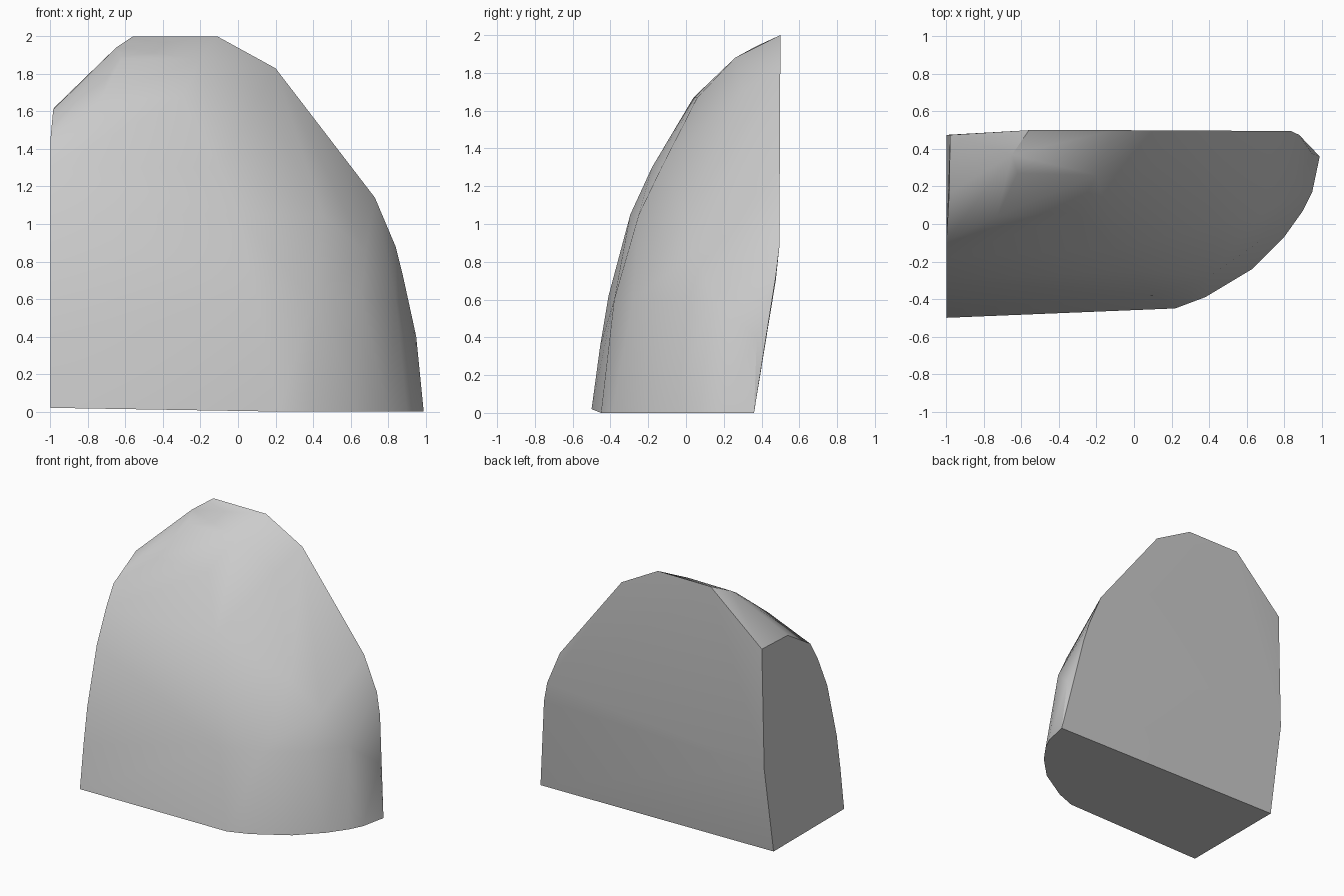
import bpy, bmesh, math

default_cube = bpy.data.objects.get("Cube")
if default_cube:
    bpy.data.objects.remove(default_cube, do_unlink=True)


def make_material(name, colour):
    material = bpy.data.materials.new(name)
    material.use_nodes = True
    material.diffuse_color = colour
    material.node_tree.nodes["Principled BSDF"].inputs["Base Color"].default_value = colour
    return material


def hull_object(name, points, material):
    """Wrap the sections in a convex shell and merge its coplanar faces."""
    mesh = bpy.data.meshes.new(name)
    bm = bmesh.new()
    for point in points:
        bm.verts.new(point)
    hull = bmesh.ops.convex_hull(bm, input=bm.verts)
    loose = [v for v in bm.verts if not v.link_faces]
    bmesh.ops.delete(bm, geom=loose, context="VERTS")
    bmesh.ops.dissolve_limit(bm, angle_limit=math.radians(0.5),
                             verts=bm.verts, edges=bm.edges)
    bmesh.ops.recalc_face_normals(bm, faces=bm.faces)
    bm.to_mesh(mesh)
    bm.free()
    mesh.materials.append(material)
    obj = bpy.data.objects.new(name, mesh)
    bpy.context.collection.objects.link(obj)
    return obj


# Flat cut end: (y, z) outline on the plane x = -1
cut_end = [(-.5, .02), (-.455, .35), (-.41, .62), (-.295, 1.05), (-.18, 1.3),
           (-.09, 1.45), (.36, .02), (.475, .7)]

# Base footprint: (x, y) outline of the rounded side
footprint = [(.22, -.45), (.38, -.39), (.63, -.24), (.8, -.07), (.9, .07),
             (.95, .17), (.99, .36)]

# Back face: (x, z) outline of its upper edge
back_edge = [(-.56, 2), (-.11, 2), (.2, 1.83), (.73, 1.14), (.84, .88)]

# Chamfered shoulder above the cut end
shoulder = [(-.98, .475, 1.62), (-.985, .165, 1.61), (-.73, .04, 1.67),
            (-.65, .37, 1.94), (-.62, .27, 1.88)]

# Bulging front and rounded side, from the crown down to the foot
front = [(-.2, .26, 1.88), (-.3, .06, 1.67), (-.1, -.13, 1.3),
         (0, -.25, 1.05), (.1, -.38, .6)]
side = [(.12, .3, 1.7), (.3, .08, 1.25), (.45, 0, 1.05), (.68, .05, .85),
        (.4, -.28, .6), (.66, -.1, .6), (.84, .14, .6),
        (.88, .475, .72), (.95, .375, .4)]

points = [(-1, y, z) for y, z in cut_end]
points += [(x, y, 0) for x, y in footprint]
points += [(x, .49 + .005 * z, z) for x, z in back_edge]
points += shoulder + front + side

stone = make_material("stone grey", (.6, .6, .6, 1))
rock = hull_object("rock_slab", points, stone)

# Soft facets with crisp cut edges
bpy.ops.object.select_all(action="DESELECT")
rock.select_set(True)
bpy.context.view_layer.objects.active = rock
bpy.ops.object.shade_smooth_by_angle(angle=math.radians(35))
